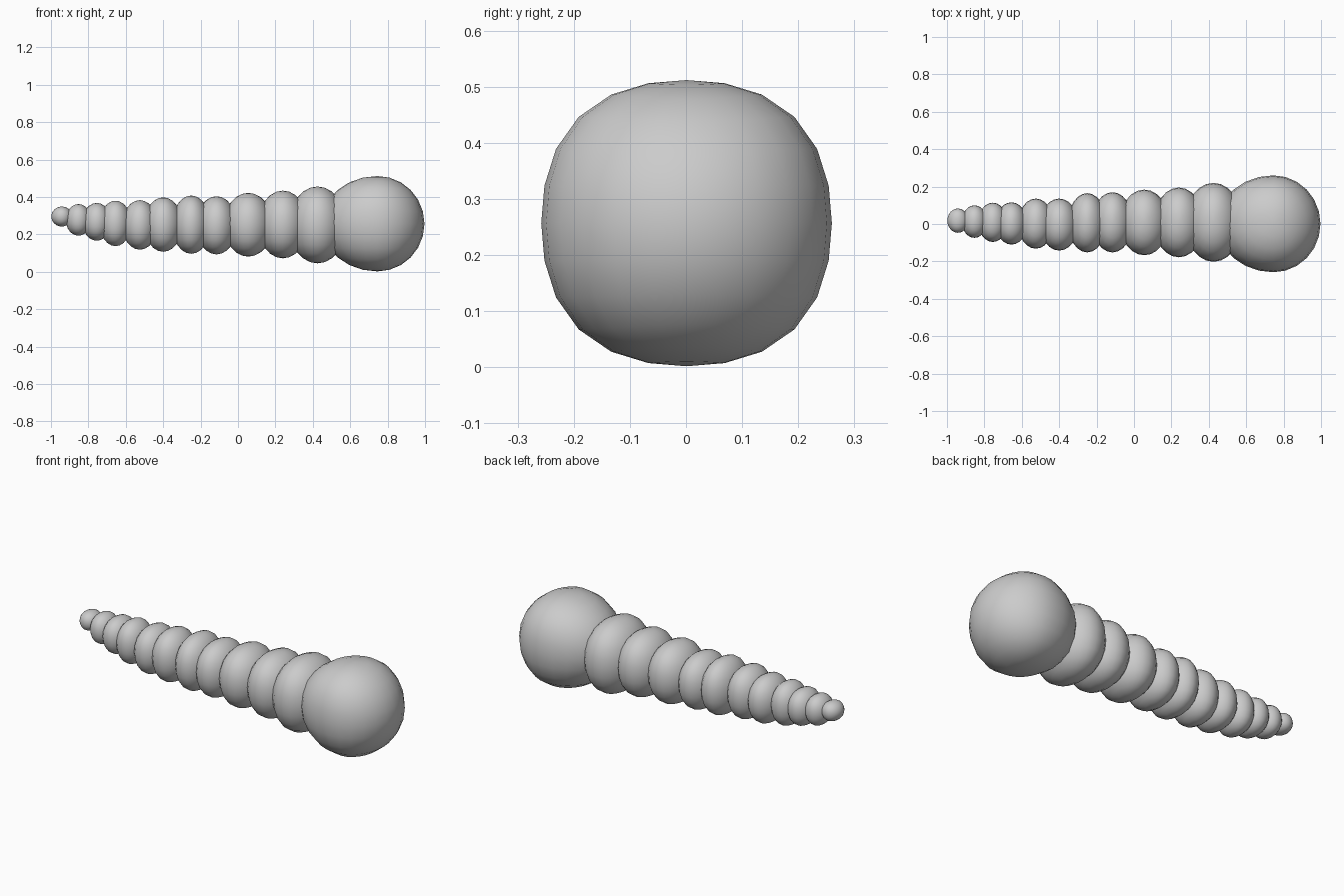
import bpy
import math

# body segments, head end first:
# centre x, front half length, rear half length, y min, y max, z min, z max
SEGMENTS = [
    (0.745, 0.252, 0.300, -0.258, 0.260, 0.002, 0.512),
    (0.425, 0.155, 0.155, -0.202, 0.220, 0.045, 0.456),
    (0.240, 0.135, 0.135, -0.178, 0.195, 0.072, 0.434),
    (0.055, 0.132, 0.132, -0.167, 0.184, 0.081, 0.422),
    (-0.115, 0.110, 0.110, -0.152, 0.170, 0.093, 0.404),
    (-0.250, 0.103, 0.103, -0.152, 0.165, 0.096, 0.408),
    (-0.400, 0.103, 0.103, -0.142, 0.136, 0.107, 0.398),
    (-0.525, 0.095, 0.095, -0.132, 0.136, 0.118, 0.383),
    (-0.655, 0.085, 0.085, -0.110, 0.116, 0.137, 0.380),
    (-0.755, 0.078, 0.078, -0.096, 0.114, 0.166, 0.368),
    (-0.853, 0.068, 0.068, -0.074, 0.100, 0.193, 0.362),
    (-0.942, 0.056, 0.056, -0.047, 0.083, 0.242, 0.349),
]


def segment(name, cx, front, rear, y0, y1, z0, z1):
    """Rounded ball, slightly squared in its y-z cross-section."""
    bpy.ops.mesh.primitive_uv_sphere_add(segments=24, ring_count=12, radius=1)
    ob = bpy.context.object
    ob.name = name
    for v in ob.data.vertices:
        x, y, z = v.co
        bulge = 1 + 0.05 * (y * y + z * z) * math.sin(2 * math.atan2(z, y)) ** 2
        v.co = (x * (front if x > 0 else rear),
                y * bulge * (y1 - y0) / 2,
                z * bulge * (z1 - z0) / 2)
    ob.location = (cx, (y0 + y1) / 2, (z0 + z1) / 2)
    bpy.ops.object.shade_smooth()


for i, data in enumerate(SEGMENTS):
    segment("head" if i == 0 else f"body_segment_{i}", *data)
